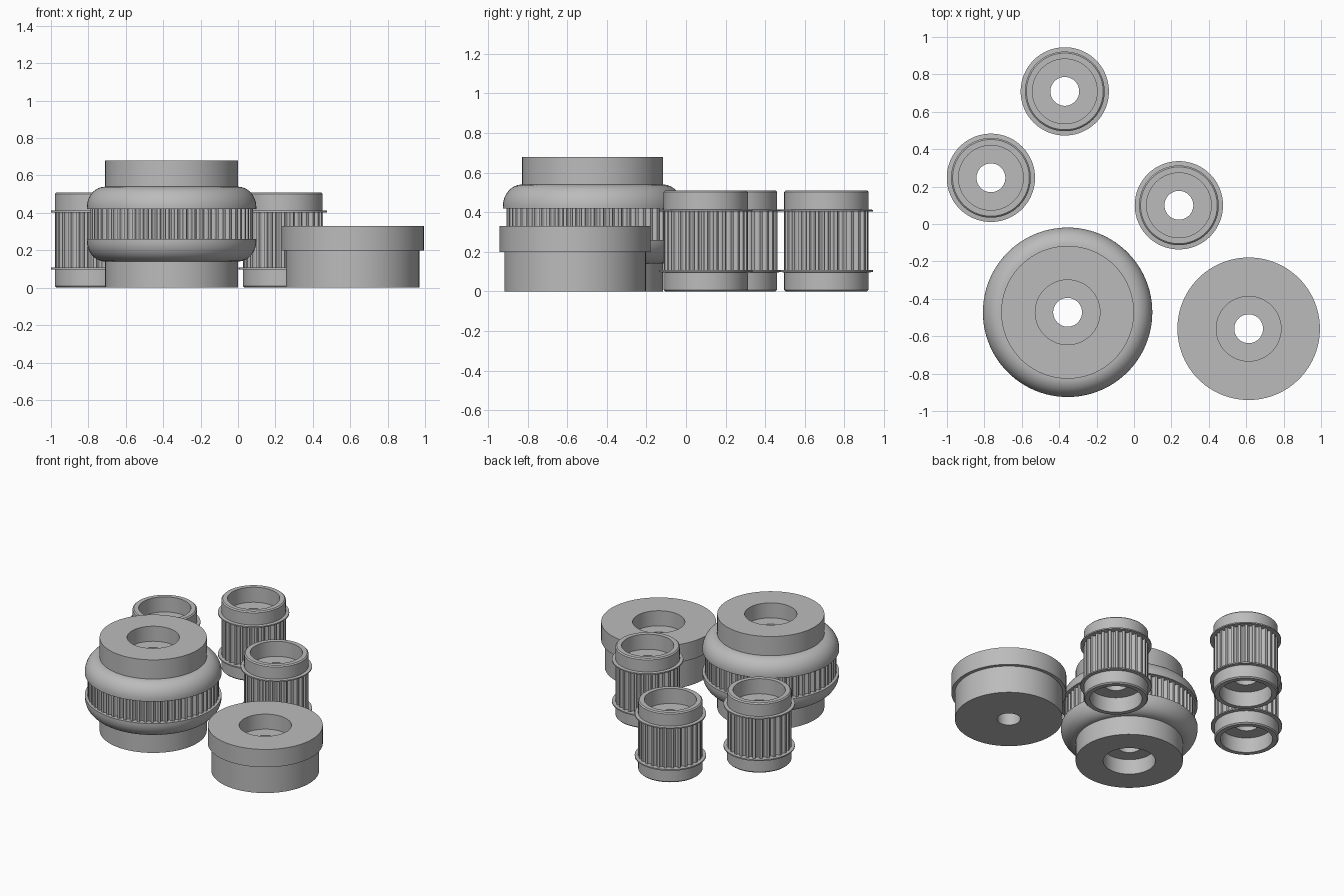
import bpy, bmesh, math
from math import sin, cos, pi

if "Cube" in bpy.data.objects:
    bpy.data.objects.remove(bpy.data.objects["Cube"])

grey = bpy.data.materials.new("plain grey")
grey.diffuse_color = (0.5, 0.5, 0.5, 1)
grey.use_nodes = True
grey.node_tree.nodes["Principled BSDF"].inputs["Base Color"].default_value = grey.diffuse_color

BORE, POCKET, DEPTH = 0.077, 0.173, 0.11


def finish(bm, name, centre):
    bmesh.ops.remove_doubles(bm, verts=bm.verts, dist=1e-5)
    bmesh.ops.recalc_face_normals(bm, faces=bm.faces)
    mesh = bpy.data.meshes.new(name)
    bm.to_mesh(mesh)
    bm.free()
    mesh.materials.append(grey)
    ob = bpy.data.objects.new(name, mesh)
    ob.location = (*centre, 0)
    bpy.context.collection.objects.link(ob)
    bpy.ops.object.select_all(action='DESELECT')
    ob.select_set(True)
    bpy.context.view_layer.objects.active = ob
    bpy.ops.object.shade_smooth_by_angle(angle=math.radians(30))


def rings(bm, loops):
    """Skin consecutive closed loops of points."""
    rows = [[bm.verts.new(p) for p in loop] for loop in loops]
    for a, b in zip(rows, rows[1:]):
        for i in range(len(a)):
            j = (i + 1) % len(a)
            bm.faces.new((a[i], a[j], b[j], b[i]))


def lathe(bm, profile, steps=96):
    rings(bm, [[(r * cos(2 * pi * i / steps), r * sin(2 * pi * i / steps), z)
                for i in range(steps)] for r, z in profile])


def teeth(bm, radius, count, depth, z0, z1):
    """Ring of flat lands separated by round-bottomed grooves."""
    outline, pitch = [], 2 * pi / count
    for k in range(count):
        outline += [((k + 0.18) * pitch, radius)]
        for s in range(9):
            t = pi * s / 8
            outline.append(((k + 0.5 - 0.3 * cos(t)) * pitch,
                            radius - 0.003 - (depth - 0.003) * sin(t)))
        outline += [((k + 0.82) * pitch, radius)]
    rings(bm, [[(r * cos(a), r * sin(a), z) for a, r in outline] for z in (z0, z1)])


def pulley(name, centre, height, half, radius, count, depth):
    """half: outer profile of the upper end, from tooth root up to the top rim."""
    upper = half + [(POCKET, height), (POCKET, height - DEPTH), (BORE, height - DEPTH)]
    lower = [(r, height - z) for r, z in reversed(upper)]
    bm = bmesh.new()
    lathe(bm, upper + lower)
    z1 = half[0][1]
    teeth(bm, radius, count, depth, height - z1, z1)
    finish(bm, name, centre)


# Three small flanged pulleys
small = [(0.185, 0.403), (0.236, 0.403), (0.236, 0.412), (0.213, 0.414),
         (0.213, 0.502), (0.205, 0.51)]
for n, c in enumerate([(-0.765, 0.247), (-0.37, 0.709), (0.24, 0.1)], 1):
    pulley(f"small_pulley_{n}", c, 0.51, small, 0.214, 28, 0.022)

# Large pulley with rounded flanges
dome = [(0.355 + 0.098 * cos(pi / 2 * i / 12), 0.43 + 0.11 * sin(pi / 2 * i / 12))
        for i in range(13)]
large = [(0.405, 0.42), (0.453, 0.42)] + dome + [(0.355, 0.68)]
pulley("large_pulley", (-0.355, -0.472), 0.68, large, 0.435, 58, 0.022)

# Plain stepped wheel with a single top pocket
bm = bmesh.new()
lathe(bm, [(BORE, 0), (0.357, 0), (0.357, 0.2), (0.381, 0.2), (0.381, 0.33),
           (POCKET, 0.33), (POCKET, 0.33 - DEPTH), (BORE, 0.33 - DEPTH), (BORE, 0)])
finish(bm, "stepped_wheel", (0.613, -0.56))
